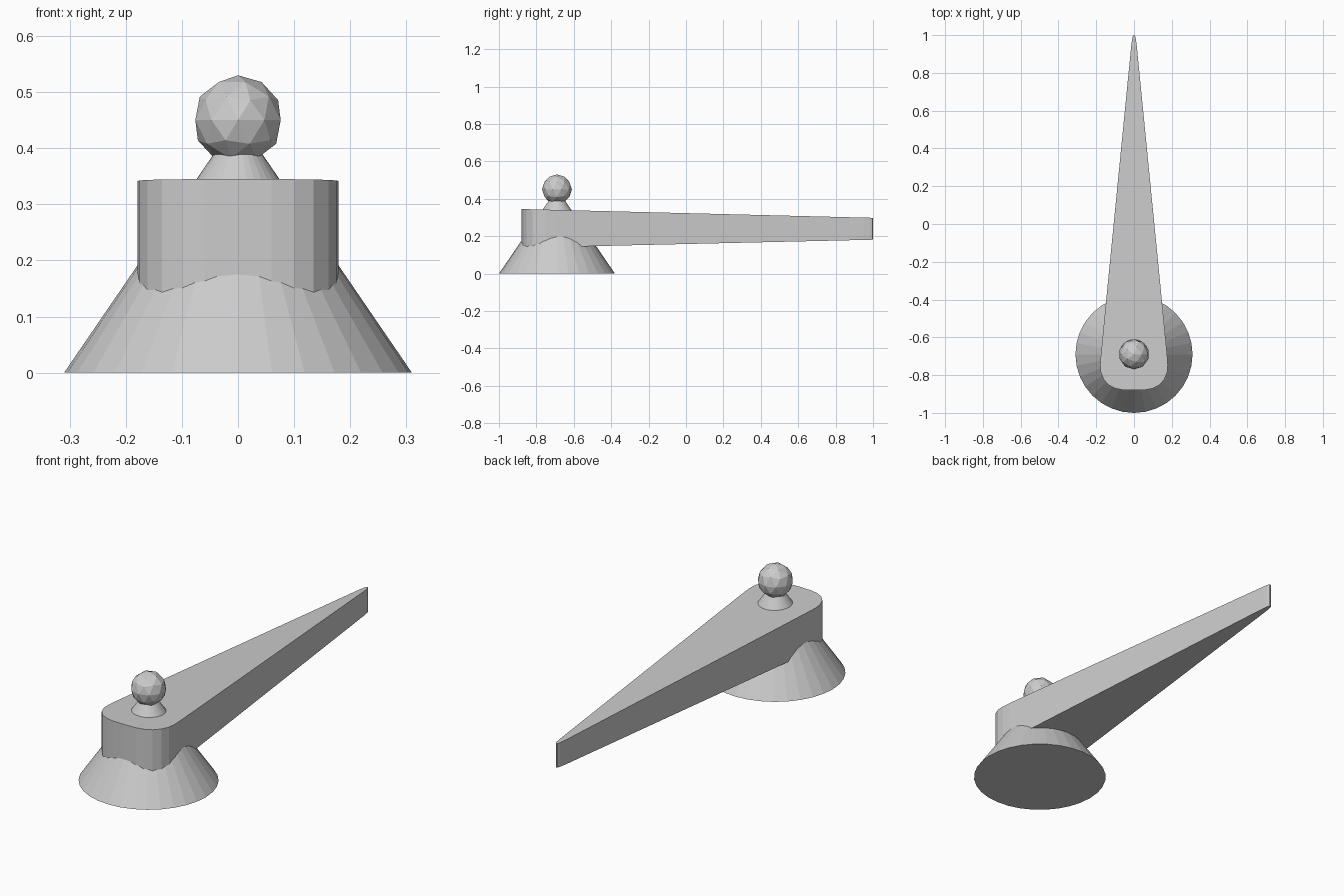
import bpy, bmesh

if "Cube" in bpy.data.objects:
    bpy.data.objects.remove(bpy.data.objects["Cube"])

PIVOT_Y = -0.69

# Cone: flared base whose upper end emerges above the arm as the neck
bpy.ops.mesh.primitive_cone_add(vertices=32, radius1=0.31, radius2=0.0,
                                depth=0.453, location=(0, PIVOT_Y, 0.2265))
bpy.context.object.name = "base_cone"

# Faceted ball on top
bpy.ops.mesh.primitive_ico_sphere_add(subdivisions=2, radius=0.08,
                                      location=(0, PIVOT_Y, 0.45))
bpy.context.object.name = "ball_knob"

# Arm: half outline from tip to rounded heel, mirrored across x
half = [(0.005, 0.998), (0.009, 0.985), (0.014, 0.95), (0.148, -0.41),
        (0.176, -0.70), (0.179, -0.745), (0.176, -0.785), (0.161, -0.822),
        (0.135, -0.852), (0.10, -0.870), (0.06, -0.878)]
outline = [(0, 1.0)] + half + [(0, -0.88)] + [(-x, y) for x, y in reversed(half)]


def top_z(y):
    return 0.323 - 0.025 * y


def bottom_z(y):
    return 0.158 + 0.023 * y


bm = bmesh.new()
upper = [bm.verts.new((x, y, top_z(y))) for x, y in outline]
lower = [bm.verts.new((x, y, bottom_z(y))) for x, y in outline]
bm.faces.new(upper)
bm.faces.new(lower)
for i in range(len(outline)):
    j = (i + 1) % len(outline)
    bm.faces.new((upper[i], upper[j], lower[j], lower[i]))
bmesh.ops.recalc_face_normals(bm, faces=bm.faces)
mesh = bpy.data.meshes.new("tapered_arm")
bm.to_mesh(mesh)
bm.free()
bpy.context.collection.objects.link(bpy.data.objects.new("tapered_arm", mesh))
